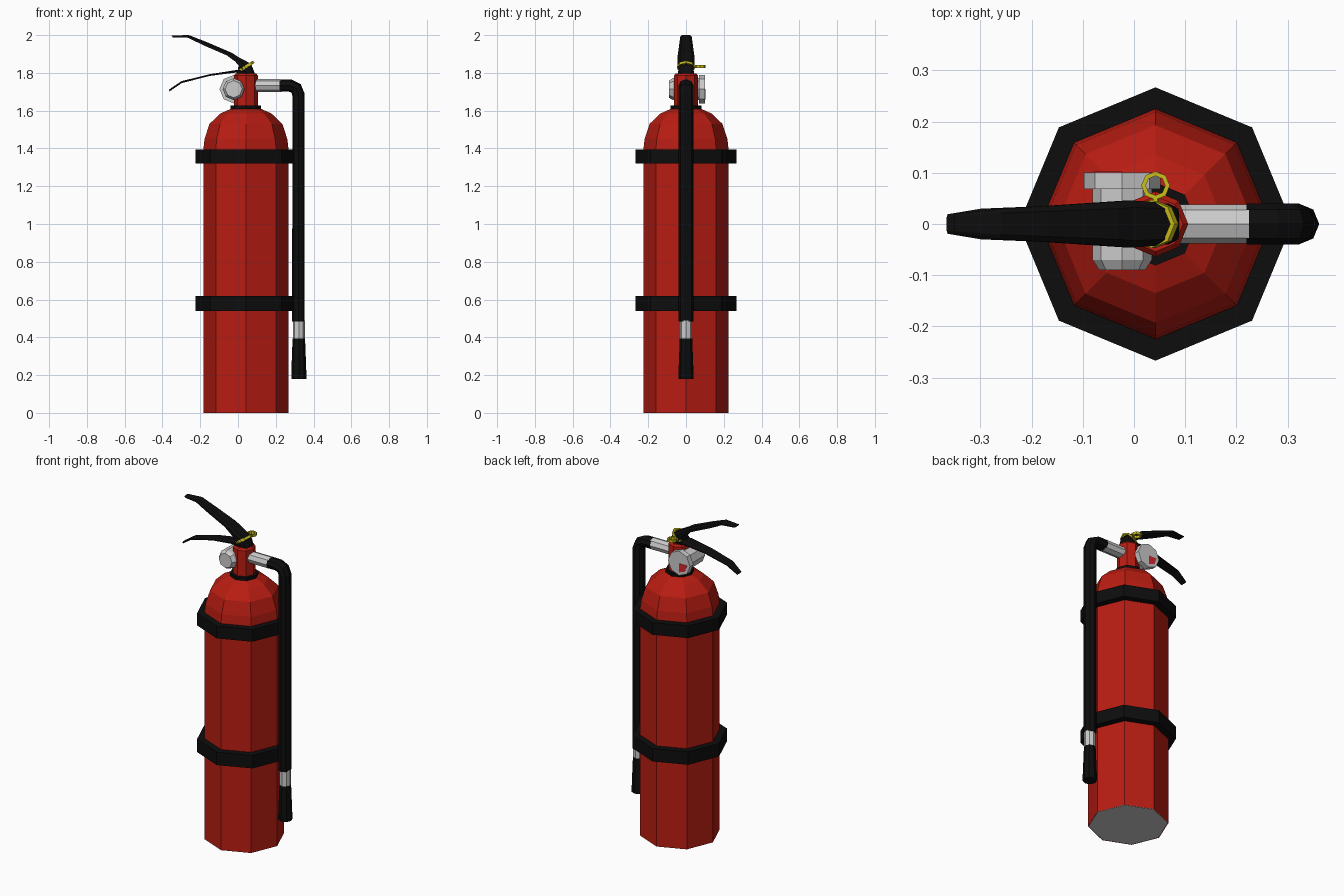
import bpy, bmesh
from math import sin, cos, pi, radians
from mathutils import Vector, Matrix

if "Cube" in bpy.data.objects:
    bpy.data.objects.remove(bpy.data.objects["Cube"])

CX = 0.042  # axis of the cylinder


def material(name, rgb):
    m = bpy.data.materials.new(name)
    m.diffuse_color = (*rgb, 1)
    m.use_nodes = True
    m.node_tree.nodes["Principled BSDF"].inputs["Base Color"].default_value = m.diffuse_color
    return m


RED = material("red_paint", (0.48, 0.012, 0.006))
BLACK = material("black_rubber", (0.004, 0.004, 0.004))
YELLOW = material("yellow_plastic", (0.6, 0.52, 0.01))
SIGNAL = material("dial_red", (0.7, 0.02, 0.03))


def skin(name, rings, mat=None, caps=True, loop=False):
    """Bridge a list of equal-length point rings into one flat-shaded mesh."""
    bm = bmesh.new()
    vs = [[bm.verts.new(p) for p in r] for r in rings]
    pairs = list(zip(vs, vs[1:])) + ([(vs[-1], vs[0])] if loop else [])
    n = len(rings[0])
    for a, b in pairs:
        for i in range(n):
            j = (i + 1) % n
            bm.faces.new((a[i], a[j], b[j], b[i]))
    if caps and not loop:
        bm.faces.new(vs[0][::-1])
        bm.faces.new(vs[-1])
    bmesh.ops.recalc_face_normals(bm, faces=bm.faces)
    me = bpy.data.meshes.new(name)
    bm.to_mesh(me)
    bm.free()
    ob = bpy.data.objects.new(name, me)
    bpy.context.collection.objects.link(ob)
    if mat:
        me.materials.append(mat)
    return ob


def lathe(name, profile, mat=None, x=CX, n=8, loop=False, caps=True):
    """Revolve (radius, z) points around a vertical axis."""
    rings = [[(x + r * cos(2 * pi * i / n), r * sin(2 * pi * i / n), z)
              for i in range(n)] for r, z in profile]
    return skin(name, rings, mat, caps, loop)


def lathe_y(name, profile, x, z, mat=None, n=8):
    """Revolve (radius, y) points around an axis along y."""
    rings = [[(x + r * cos(2 * pi * i / n), y, z + r * sin(2 * pi * i / n))
              for i in range(n)] for r, y in profile]
    return skin(name, rings, mat)


def tube(name, path, ru, ry, mat=None, n=8):
    """Sweep an oval along (x, z) points in the xz plane."""
    pts = [Vector((x, 0, z)) for x, z in path]
    rings = []
    for k, p in enumerate(pts):
        d1 = (p - pts[k - 1]).normalized() if k else Vector()
        d2 = (pts[k + 1] - p).normalized() if k < len(pts) - 1 else Vector()
        d = (d1 + d2).normalized()
        u = Vector((-d.z, 0, d.x))
        rings.append([p + u * ru * cos(2 * pi * i / n)
                      + Vector((0, ry * sin(2 * pi * i / n), 0)) for i in range(n)])
    return skin(name, rings, mat)


def lever(name, stations):
    """Stations are (x_top, z_top, x_bottom, z_bottom, half_width)."""
    rings = []
    for xt, zt, xb, zb, w in stations:
        xm, zm = xt * 0.6 + xb * 0.4, zt * 0.6 + zb * 0.4
        rings.append([(xt, -w * .7, zt), (xt, w * .7, zt), (xm, w, zm),
                      (xb, w, zb), (xb, -w, zb), (xm, -w, zm)])
    return skin(name, rings, BLACK)


# Tank with dome, grey underside
lathe("tank", [(.225, 0), (.225, 1.40), (.219, 1.45), (.193, 1.53),
               (.135, 1.585), (.075, 1.612)], RED, caps=False)
lathe("tank_base", [(.222, 0), (.222, .004)])

# Straps around the tank
for label, z0, z1 in (("lower", .54, .62), ("upper", 1.32, 1.395)):
    lathe(label + "_strap", [(.22, z0), (.267, z0), (.267, z1), (.22, z1)],
          BLACK, loop=True)

# Collar and valve
lathe("collar", [(.081, 1.60), (.081, 1.628)], BLACK)
lathe("valve_body", [(.064, 1.62), (.064, 1.785), (.054, 1.797)], RED)

# Hose, fittings and nozzle
tube("hose_coupling", [(.06, 1.733), (.225, 1.733)], .035, .038)
tube("hose", [(.22, 1.733), (.275, 1.733), (.308, 1.718), (.32, 1.685),
              (.32, .485)], .033, .04, BLACK)
lathe("nozzle_ferrule", [(.032, .39), (.032, .49)], x=.322)
lathe("nozzle", [(.04, .18), (.04, .21), (.033, .395)], BLACK, x=.322)

# Pressure gauge on the back with its plug on the front
lathe_y("gauge_stem", [(.045, -.09), (.058, -.07), (.058, .07)], -.023, 1.714)
lathe_y("gauge_dial", [(.075, .068), (.075, .101)], -.023, 1.714)
gx, gz = -.023, 1.714
wedge = [(gx, gz), (gx - .055, gz), (gx - .04, gz - .04), (gx, gz - .055)]
skin("gauge_marker", [[(x, y, z) for x, z in wedge] for y in (.1, .103)], SIGNAL)

# Levers and the block they pivot on
lever("pivot_block", [(.0, 1.83, .0, 1.785, .035), (.035, 1.865, .03, 1.785, .04),
                      (.07, 1.845, .065, 1.785, .04), (.088, 1.80, .085, 1.785, .03)])
lever("upper_lever", [(-.352, 1.998, -.345, 1.988, .02), (-.26, 2.0, -.265, 1.986, .03),
                      (-.17, 1.965, -.18, 1.945, .035), (-.03, 1.905, -.06, 1.893, .043),
                      (.0, 1.885, -.015, 1.86, .046), (.075, 1.845, .025, 1.815, .042)])
lever("lower_lever", [(-.366, 1.711, -.362, 1.702, .019), (-.30, 1.756, -.298, 1.746, .03),
                      (-.15, 1.793, -.15, 1.784, .036), (-.01, 1.815, -.01, 1.802, .043),
                      (.04, 1.815, .04, 1.79, .043)])

# Safety tie looped around the levers, and pull-pin ring with its pin
tie = lathe("safety_tie", [(.052, -.009), (.064, -.009), (.064, .009), (.052, .009)],
            YELLOW, x=0, loop=True)
tie.data.transform(Matrix.Translation((.037, 0, 1.83)) @ Matrix.Rotation(radians(-32), 4, 'Y')
                   @ Matrix.Diagonal((.85, .74, .8, 1)))
ring = lathe("pull_ring", [(.019, -.008), (.028, -.008), (.028, .008), (.019, .008)],
             YELLOW, x=0, loop=True)
ring.data.transform(Matrix.Translation((CX, .075, 1.833)))
lathe_y("pull_pin", [(.007, -.045), (.007, .055)], CX, 1.833, YELLOW, 6)
